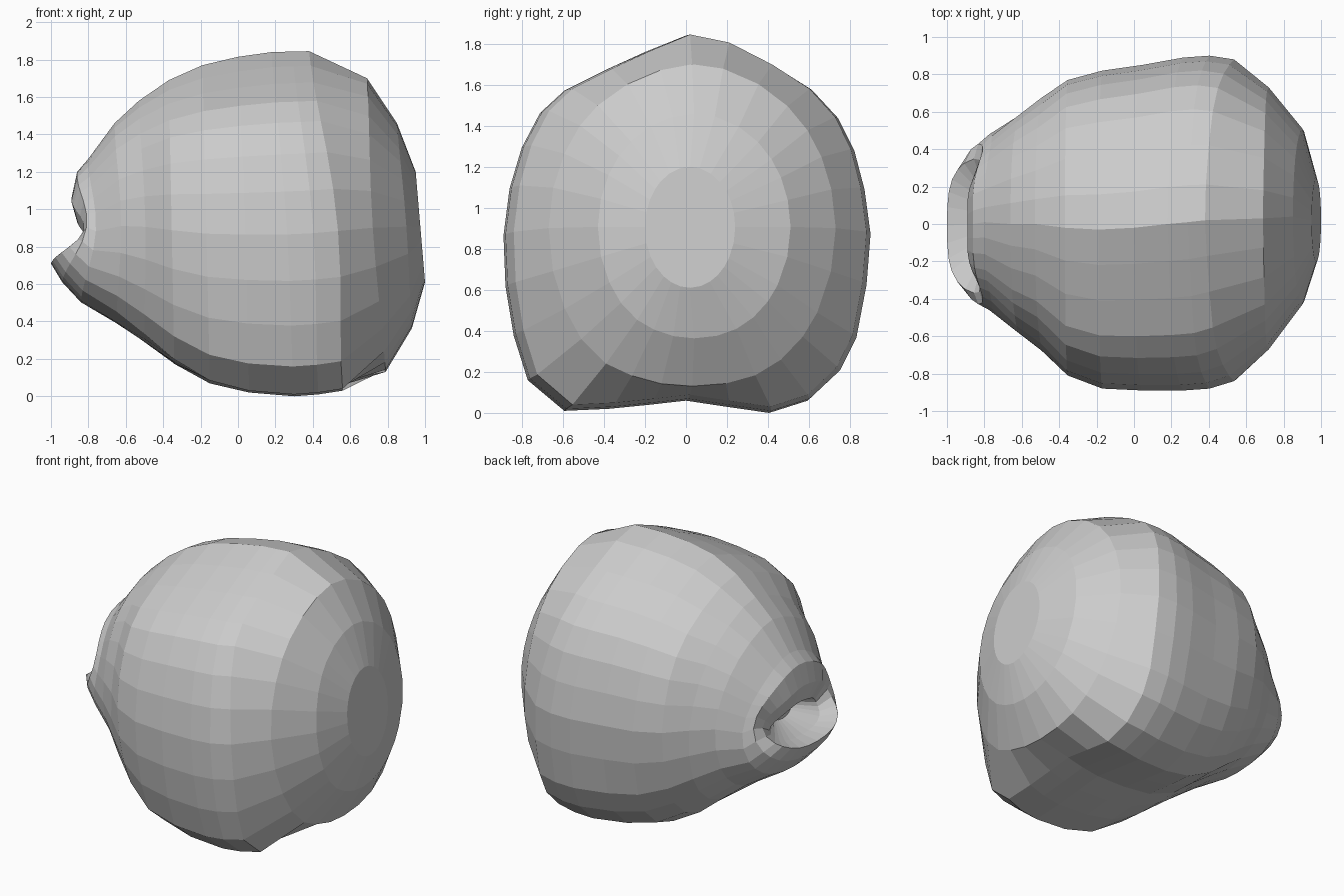
import bpy, bmesh, math

# Full body cross-section (y, z): peaked top, broad two-lobed bottom
right = [(0, 1.85), (.2, 1.81), (.42, 1.70), (.61, 1.58), (.74, 1.44), (.82, 1.28), (.87, 1.09),
         (.9, .87), (.88, .62), (.83, .36), (.75, .20), (.60, .06), (.41, 0), (.2, .03), (0, .06)]
left = [(-.18, .04), (-.38, .02), (-.60, .01), (-.78, .16), (-.85, .38), (-.89, .62),
        (-.9, .87), (-.87, 1.1), (-.81, 1.3), (-.72, 1.47), (-.6, 1.58), (-.4, 1.68), (-.2, 1.77)]
profile = [(y / .9, z / 1.85) for y, z in right + left]
N = len(profile)

# Rings: top x, top z, bottom x, bottom z, half width, y centre, bulge in x, profile blend
body = [
    (-.80, 1.27, -.84, .50, .47, .01, .06, .1),
    (-.66, 1.46, -.65, .38, .58, 0, .03, .3),
    (-.53, 1.58, -.50, .27, .68, 0, .02, .5),
    (-.37, 1.69, -.34, .15, .79, -.02, 0, .7),
    (-.19, 1.77, -.15, .06, .85, -.03, 0, .9),
    (.00, 1.815, .06, .02, .87, -.02, .01, 1),
    (.18, 1.84, .30, .00, .89, 0, .02, 1),
    (.29, 1.843, .43, .01, .89, .01, .04, 1),
    (.38, 1.845, .56, .03, .86, .02, .06, 1),
    (.69, 1.70, .79, .12, .70, .03, -.02, .2),
    (.85, 1.46, .93, .36, .47, .04, .01, .1),
    (.95, 1.20, 1.0, .61, .22, .02, 0, 0),
]
# Mouth: sagging lip corners and a sunken hollow
mouth = [
    (-.72, .95, -.74, .80, .10, 0, 0, 0),
    (-.86, .94, -.89, .73, .26, 0, .06, 0),
    (-.89, 1.06, -1.0, .71, .36, -.01, .12, 0),
    (-.86, 1.20, -.94, .61, .43, 0, .09, 0),
]


def ring(bm, xt, zt, xb, zb, hw, yc, bulge, blend):
    verts = []
    egg = .4 if xt < -.7 else .2 if xt < -.5 else 0   # wider low down near the mouth
    for y, z in profile:
        # angle of this profile point, used for the rounded version
        a = math.atan2(y, (z - .47) * 2)
        ey, ez = math.sin(a), .5 + .5 * math.cos(a)
        py, pz = ey + (y - ey) * blend, ez + (z - ez) * blend
        py *= 1 + egg * (.45 - pz)
        x = xb + (xt - xb) * pz + bulge * (4 * pz * (1 - pz)) ** 2
        verts.append(bm.verts.new((x, yc + hw * py, zb + (zt - zb) * pz)))
    return verts


# Loft all rings into one closed skin
bm = bmesh.new()
rings = [ring(bm, *r) for r in mouth + body]
for a, b in zip(rings, rings[1:]):
    for i in range(N):
        j = (i + 1) % N
        bm.faces.new((a[i], a[j], b[j], b[i]))
bm.faces.new(rings[0])
bm.faces.new(list(reversed(rings[-1])))
bmesh.ops.recalc_face_normals(bm, faces=bm.faces)
mesh = bpy.data.meshes.new("hollow_shell")
bm.to_mesh(mesh)
bm.free()
obj = bpy.data.objects.new("hollow_shell", mesh)
bpy.context.collection.objects.link(obj)
